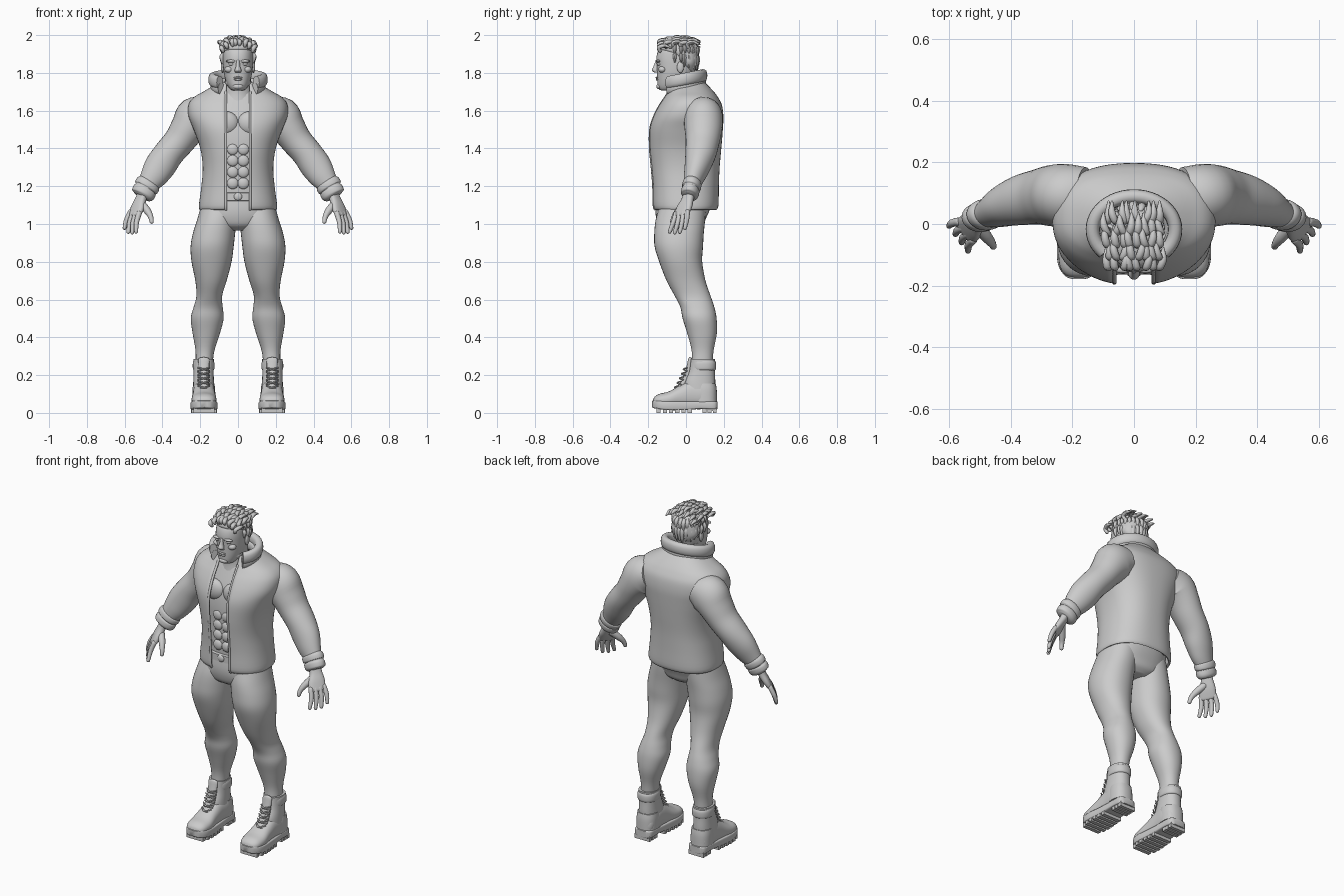
import bpy, bmesh, math, random
from mathutils import Vector as V
random.seed(4)
X, Y, Z = V((1, 0, 0)), V((0, 1, 0)), V((0, 0, 1))


def finish(name, bm, mirror=False):
    bmesh.ops.recalc_face_normals(bm, faces=bm.faces)
    me = bpy.data.meshes.new(name)
    bm.to_mesh(me)
    bm.free()
    me.shade_smooth()
    me.set_sharp_from_angle(angle=0.9)
    ob = bpy.data.objects.new(name, me)
    bpy.context.collection.objects.link(ob)
    if mirror:
        ob.modifiers.new("mirror", 'MIRROR').use_mirror_merge = False
    return ob


def spline(rows, steps):
    """Catmull-Rom interpolation of rows of numbers."""
    r = [rows[0]] + list(rows) + [rows[-1]]
    out = []
    for i in range(1, len(r) - 2):
        for k in range(steps):
            t = k / steps
            out.append([.5 * (2 * b + (c - a) * t + (2 * a - 5 * b + 4 * c - d) * t * t
                              + (3 * b - a - 3 * c + d) * t ** 3)
                        for a, b, c, d in zip(*r[i - 1:i + 3])])
    return out + [list(rows[-1])]


def tube(name, rows, u=None, v=None, n=24, p=2, gap=0, steps=4, dome=False, mirror=False):
    """Loft of superellipse rings; each row is x, y, z, half-width, half-depth."""
    rows = spline(rows, steps)
    pts = [V(r[:3]) for r in rows]
    rings = []
    for i, r in enumerate(rows):
        t = (pts[min(i + 1, len(pts) - 1)] - pts[max(i - 1, 0)]).normalized()
        ru = u or Y.cross(t).normalized()
        rings.append((pts[i], t, ru, v or t.cross(ru).normalized(), r[3], r[4]))
    if dome:
        for sign, end in ((-1, rings[0]), (1, rings[-1])):
            for k in (.35, .65, .9):
                c, t, ru, rv, a, b = end
                f = math.cos(k * math.pi / 2)
                ring = (c + t * sign * b * math.sin(k * math.pi / 2), t, ru, rv, a * f, b * f)
                rings.insert(0, ring) if sign < 0 else rings.append(ring)
    pw = lambda s: math.copysign(abs(s) ** (2 / p), s)
    bm = bmesh.new()
    loops = []
    for c, t, ru, rv, a, b in rings:
        t0 = math.asin(min(1, (gap / a) ** (p / 2))) if gap else 0
        loop = []
        for k in range(n + (1 if gap else 0)):
            th = t0 + (2 * math.pi - 2 * t0) * k / n
            loop.append(bm.verts.new(c + ru * a * pw(math.sin(th)) - rv * b * pw(math.cos(th))))
        loops.append(loop)
    for A, B in zip(loops, loops[1:]):
        for k in range(n):
            j = k + 1 if gap else (k + 1) % n
            bm.faces.new((A[k], A[j], B[j], B[k]))
    if not gap:
        bm.faces.new(loops[0])
        bm.faces.new(loops[-1])
    return finish(name, bm, mirror)


def stack(name, rows, **kw):
    """Upright loft; each row is z, half-width, front y, back y."""
    return tube(name, [(0, (f + b) / 2, z, a, (b - f) / 2) for z, a, f, b in rows], u=X, v=Y, **kw)


def ball(name, loc, size, mirror=False):
    bm = bmesh.new()
    bmesh.ops.create_uvsphere(bm, u_segments=20, v_segments=12, radius=1)
    for w in bm.verts:
        w.co = V([w.co[i] * size[i] + loc[i] for i in range(3)])
    return finish(name, bm, mirror)


def box(name, loc, size, mirror=False):
    bm = bmesh.new()
    bmesh.ops.create_cube(bm, size=1)
    for w in bm.verts:
        w.co = V([w.co[i] * size[i] + loc[i] for i in range(3)])
    return finish(name, bm, mirror)


# bare torso with chest and stomach muscles
stack("torso", [(1.1, .18, -.145, .14), (1.2, .17, -.15, .14), (1.35, .172, -.154, .145),
                (1.45, .195, -.156, .15), (1.55, .205, -.142, .15), (1.65, .165, -.105, .12),
                (1.71, .09, -.08, .08)], p=2.3, n=40)
ball("chest_muscle", (.066, -.13, 1.535), (.07, .036, .062), True)
for i in range(4):
    ball("stomach_muscle", (.028, -.15, 1.215 + .06 * i), (.03, .015, .03), True)

# open jacket with front edging
coat = [(1.075, .203, -.168, .162), (1.1, .207, -.178, .172), (1.2, .194, -.18, .174), (1.3, .187, -.188, .178),
        (1.4, .2, -.197, .187), (1.5, .235, -.196, .195), (1.57, .262, -.175, .198), (1.63, .262, -.144, .19),
        (1.67, .235, -.117, .17), (1.7, .185, -.1, .148), (1.73, .135, -.09, .12), (1.75, .108, -.085, .1)]
jacket = stack("jacket", coat, p=2.4, n=64, gap=.062)
sol = jacket.modifiers.new("thickness", 'SOLIDIFY')
sol.thickness, sol.offset = .012, -1
tube("jacket_edging", [(.064, f + .008, z, .007, .007) for z, a, f, b in coat[:10]], n=10, mirror=True)

# rolled collar in two layers, open at the front
for name, rx, ry, z0, h, w in (("collar_roll", .134, .108, 1.768, .034, .023), ("collar_stand", .122, .1, 1.732, .03, .024)):
    path = []
    for k in range(19):
        th = math.radians(46 + 268 * k / 18)
        y = -.018 - ry * math.cos(th)
        path.append((rx * math.sin(th), y, z0 + .2 * y, h, w))
    tube(name, path, u=Z, n=16, p=2.4, steps=2)

# sleeves and cuffs
tube("sleeve", [(.16, .09, 1.585, .09, .095), (.22, .092, 1.56, .115, .103), (.265, .092, 1.505, .095, .1),
                (.31, .088, 1.44, .083, .09), (.365, .078, 1.375, .08, .082), (.41, .062, 1.31, .082, .07),
                (.445, .045, 1.255, .072, .057), (.474, .033, 1.215, .057, .045)], n=32, mirror=True)
tube("cuff", [(.468, .036, 1.225, .052, .04), (.475, .033, 1.214, .066, .05), (.486, .028, 1.193, .066, .05),
              (.49, .026, 1.186, .058, .044), (.494, .024, 1.178, .064, .048), (.504, .019, 1.155, .062, .046),
              (.51, .016, 1.144, .045, .032)], n=32, mirror=True)

# hands
spread = V((.6, .79, .1)).normalized()
tube("palm", [(.5, .018, 1.17, .032, .024), (.515, .008, 1.13, .035, .022), (.53, -.008, 1.09, .047, .021),
              (.547, -.024, 1.05, .048, .015)], u=spread, p=2.5, dome=True, mirror=True)
for k, drop in ((-1.5, .008), (-.5, 0), (.5, 0), (1.5, .018)):
    a = V((.546, -.022, 1.06)) + spread * k * .025
    b = V((.57, -.046, .956 + drop)) + spread * k * .034
    m = a.lerp(b, .5) + V((.006, .002, 0))
    tube("finger", [(*a, .014, .014), (*m, .013, .013), (*b, .01, .01)], n=12, dome=True, mirror=True)
tube("thumb", [(.508, -.008, 1.105, .02, .02), (.48, -.04, 1.07, .019, .019), (.463, -.062, 1.04, .014, .014),
               (.457, -.073, 1.012, .011, .011)], n=12, dome=True, mirror=True)

# trousers and belt
stack("trouser_seat", [(.965, .07, -.1, .06), (.99, .15, -.14, .09), (1.03, .195, -.157, .106),
                       (1.08, .195, -.163, .128), (1.14, .185, -.158, .148)], p=2.3, n=40)
tube("trouser_leg", [(.1, -.02, 1.08, .1, .125), (.112, -.03, 1.02, .105, .131), (.127, -.037, .95, .112, .131),
                     (.137, -.038, .88, .114, .128), (.14, -.028, .8, .106, .114), (.143, 0, .7, .083, .103),
                     (.152, .035, .62, .068, .095), (.158, .06, .56, .077, .09), (.163, .072, .5, .087, .09),
                     (.168, .085, .42, .072, .078), (.175, .088, .33, .05, .058), (.18, .085, .25, .045, .055)],
     u=X, v=Y, n=36, p=2.15, mirror=True)
stack("belt", [(1.122, .185, -.16, .148), (1.124, .189, -.165, .15), (1.164, .187, -.165, .15),
               (1.166, .182, -.16, .148)], p=2.3, n=40, steps=1)
ball("belt_buckle", (0, -.164, 1.145), (.022, .009, .02))

# boots: upper, shaft, padded top, heel patch, sole and tread
tube("boot_foot", [(.18, .158, .08, .03, .03), (.18, .14, .09, .052, .06), (.18, .09, .1, .06, .08),
                   (.18, .03, .1, .058, .08), (.18, -.03, .085, .06, .062), (.18, -.09, .07, .066, .044),
                   (.18, -.14, .065, .06, .036), (.18, -.166, .06, .042, .025), (.18, -.174, .058, .015, .01)],
     u=X, v=Z, n=28, p=2.3, mirror=True)
tube("boot_shaft", [(.181, .07, .1, .058, .08), (.182, .072, .16, .055, .083), (.182, .083, .22, .053, .07),
                    (.182, .088, .285, .054, .066)], u=X, v=Y, n=28, p=2.3, mirror=True)
tube("boot_padding", [(.182, .092, .225, .05, .06), (.182, .092, .234, .057, .067), (.182, .092, .265, .057, .067),
                      (.182, .09, .28, .05, .06)], u=X, v=Y, n=28, p=2.3, mirror=True)
tube("boot_heel_patch", [(.181, .1, .06, .06, .064), (.181, .1, .12, .06, .063), (.181, .1, .155, .056, .058)],
     u=X, v=Y, n=28, p=2.4, mirror=True)
tube("boot_sole", [(.18, .168, .04, .034, .02), (.18, .15, .04, .055, .022), (.18, .08, .041, .058, .02),
                   (.18, 0, .038, .064, .023), (.18, -.09, .038, .071, .024), (.18, -.14, .042, .064, .023),
                   (.18, -.17, .045, .042, .02), (.18, -.179, .047, .02, .017)],
     u=X, v=Z, n=32, p=7, mirror=True)
for y, w in ((-.145, .11), (-.112, .13), (-.079, .135), (-.046, .132), (-.013, .125), (.02, .12)):
    box("sole_tread", (.18, y, .014), (w, .022, .028), True)
for y in (.098, .125, .152):
    box("heel_tread", (.18, y, .014), (.1, .02, .028), True)
box("heel_block", (.18, .123, .024), (.096, .07, .03), True)
tube("boot_tongue", [(.181, -.05, .115, .026, .016), (.181, -.015, .155, .028, .016), (.181, .01, .21, .028, .016),
                     (.181, .022, .285, .03, .01)], n=16, dome=True, mirror=True)
for i in range(5):
    y, z = -.048 + .015 * i - .0008 * i * i, .135 + .024 * i
    for s in (-1, 1):
        tube("boot_lace", [(.181 - .03, y + .006, z - .008 * s, .004, .004), (.181, y - .012, z, .0045, .0045),
                           (.181 + .03, y + .006, z + .008 * s, .004, .004)], n=8, dome=True, mirror=True)

# neck, head and face
stack("neck", [(1.62, .12, -.11, .1), (1.68, .088, -.1, .075), (1.73, .072, -.1, .05), (1.79, .07, -.1, .045)], n=28)
stack("head", [(1.706, .022, -.125, -.08), (1.712, .038, -.141, -.04), (1.73, .053, -.15, 0), (1.76, .066, -.152, .025),
               (1.8, .075, -.153, .042), (1.84, .079, -.155, .053), (1.88, .08, -.157, .057), (1.92, .077, -.146, .053),
               (1.95, .062, -.12, .033), (1.965, .03, -.08, -.01)], p=2.25, n=36)
tube("nose", [(0, -.148, 1.868, .009, .012), (0, -.157, 1.835, .011, .015), (0, -.163, 1.814, .018, .018),
              (0, -.155, 1.802, .015, .012)], u=X, v=Y, n=16, mirror=False)
for name, loc, size in (("brow", (.035, -.147, 1.862), (.03, .013, .008)), ("eye", (.033, -.141, 1.846), (.017, .012, .008)),
                        ("cheek", (.046, -.125, 1.818), (.026, .022, .018)), ("ear", (.082, -.03, 1.83), (.009, .018, .03)),
                        ("jaw", (.05, -.06, 1.75), (.018, .045, .022))):
    ball(name, loc, size, True)
ball("upper_lip", (0, -.153, 1.775), (.024, .008, .005))
ball("lower_lip", (0, -.152, 1.765), (.021, .008, .006))
ball("chin", (0, -.141, 1.728), (.028, .016, .015))

# hair: close cap, swept-back top locks, and hanging side and back locks
stack("hair_cap", [(1.81, .05, -.01, .05), (1.85, .082, -.04, .06), (1.89, .085, -.08, .064), (1.92, .085, -.14, .062),
                   (1.95, .074, -.138, .045), (1.972, .045, -.1, .01)], p=2.2, n=32)
jit = lambda s: random.uniform(-s, s)
for y in (-.138, -.105, -.065, -.025, .012):
    for i in range(8):
        x = (i - 3.5) * .022 + jit(.005)
        z = 1.915 + .047 * math.sqrt(max(0, 1 - (x / .095) ** 2 - ((y + .05) / .13) ** 2))
        h, dx = .026 + jit(.005), jit(.012)
        tube("hair_lock", [(x, y, z, .01, .009), (x * 1.08, y - .004, z + h * .7, .013, .011),
                           (x * 1.1 + dx, y + .025, z + h, .012, .01), (x * 1.1 + dx, y + .06, z + h * .6, .004, .004)],
             u=X, n=8, steps=3, dome=True)
for top, drop in ((1.945, .06), (1.905, .085)):
    for i in range(15):
        th = math.radians(-98 + 14 * i) + jit(.06)
        s, c = math.sin(th), math.cos(th)
        end = top - drop * (.55 + .45 * max(c, 0)) - random.uniform(0, .012)
        row = lambda k, z, r: (.083 * k * s, -.04 + .1 * k * c, z, r, r * .8)
        tube("hair_side_lock", [row(.9, top, .008), row(1.04, top * .65 + end * .35, .013), row(1.0, end, .005)],
             n=8, steps=3, dome=True)
